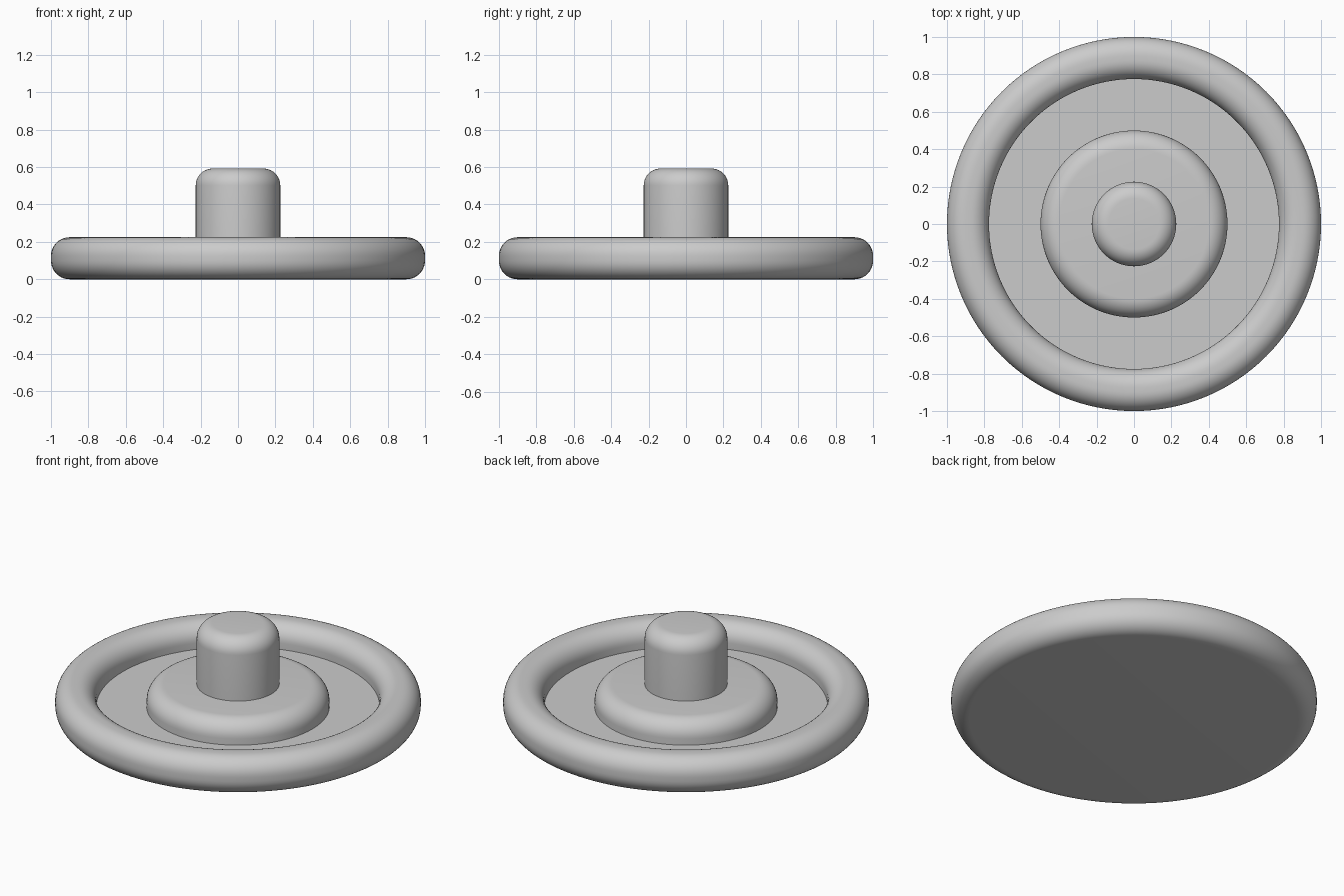
import bpy
import bmesh
from math import radians, sin, cos, pi

cube = bpy.data.objects.get("Cube")
if cube:
    bpy.data.objects.remove(cube, do_unlink=True)

SEGMENTS = 128

grey = bpy.data.materials.new("plain grey")
grey.use_nodes = True
colour = (0.6, 0.6, 0.6, 1)
grey.diffuse_color = colour
grey.node_tree.nodes["Principled BSDF"].inputs["Base Color"].default_value = colour


def fillet(r, z, radius, start, steps=10):
    """Quarter-circle of (r, z) points running anticlockwise from a start angle."""
    angles = [radians(start) + pi / 2 * i / steps for i in range(steps + 1)]
    return [(r + radius * cos(a), z + radius * sin(a)) for a in angles]


def lathe(name, profile):
    """Revolve an (r, z) profile that begins and ends on the z axis."""
    bm = bmesh.new()
    verts = [bm.verts.new((r, 0, z)) for r, z in profile]
    edges = [bm.edges.new(pair) for pair in zip(verts, verts[1:])]
    bmesh.ops.spin(bm, geom=verts + edges, cent=(0, 0, 0), axis=(0, 0, 1),
                   angle=2 * pi, steps=SEGMENTS, use_duplicate=False)
    bmesh.ops.remove_doubles(bm, verts=bm.verts, dist=1e-5)
    bmesh.ops.recalc_face_normals(bm, faces=bm.faces)
    mesh = bpy.data.meshes.new(name)
    bm.to_mesh(mesh)
    bm.free()
    mesh.materials.append(grey)
    obj = bpy.data.objects.new(name, mesh)
    bpy.context.collection.objects.link(obj)
    bpy.ops.object.select_all(action="DESELECT")
    obj.select_set(True)
    bpy.context.view_layer.objects.active = obj
    bpy.ops.object.shade_smooth_by_angle(angle=radians(35))


RIM_TOP, FLOOR, STEM_TOP = 0.225, 0.087, 0.592
ROUND = 0.1

# Dish: flat underside, rounded raised rim, recessed floor
lathe("dish", [(0, 0)]
      + fillet(1 - ROUND, ROUND, ROUND, -90)
      + fillet(1 - ROUND, RIM_TOP - ROUND, ROUND, 0)
      + fillet(0.775 + ROUND, RIM_TOP - ROUND, ROUND, 90)
      + [(0.775, FLOOR), (0, FLOOR)])


def boss(name, radius, bottom, top, rounding):
    """Round post with a softened top edge."""
    lathe(name, [(0, bottom), (radius, bottom)]
          + fillet(radius - rounding, top - rounding, rounding, 0)
          + [(0, top)])


# Hub and central stem, each sunk a little into the part below
boss("hub", 0.5, FLOOR - 0.03, RIM_TOP, ROUND)
boss("stem", 0.226, RIM_TOP - 0.03, STEM_TOP, 0.09)
